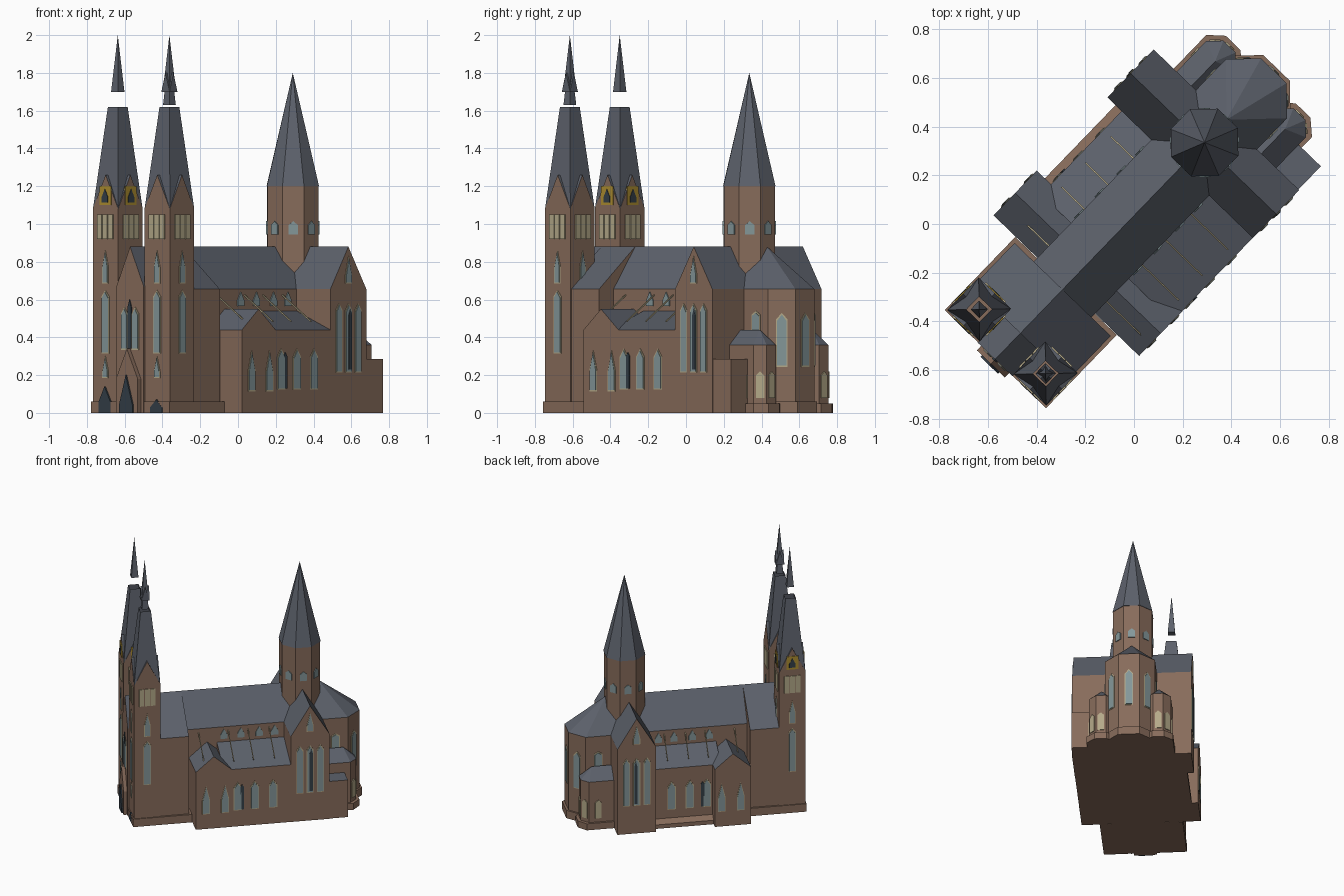
import bpy, bmesh, math
from mathutils import Vector

if "Cube" in bpy.data.objects:
    bpy.data.objects.remove(bpy.data.objects["Cube"])

# Church axis is turned 46 degrees; u runs to the apse, v to the right side
ANG = math.radians(46)
C, S = math.cos(ANG), math.sin(ANG)
OX, OY = 0.29, 0.335


def world(p):
    u, v, z = p
    return Vector((OX + C * u + S * v, OY + S * u - C * v, z))


def material(name, col):
    m = bpy.data.materials.new(name)
    m.diffuse_color = (*col, 1)
    m.use_nodes = True
    m.node_tree.nodes["Principled BSDF"].inputs["Base Color"].default_value = m.diffuse_color
    return m


STONE = material("brown_stone", (0.245, 0.15, 0.105))
SLATE = material("grey_slate", (0.108, 0.12, 0.148))
GLASS = material("pale_glass", (0.23, 0.31, 0.32))
CREAM = material("cream_louvre", (0.46, 0.40, 0.25))
GOLD = material("gold_clock", (0.42, 0.27, 0.03))
DARK = material("dark_door", (0.035, 0.05, 0.065))


def hull(name, pts, mat=None, open_top=False):
    """Convex solid; without a material, walls are stone and slopes slate."""
    bm = bmesh.new()
    for p in pts:
        bm.verts.new(world(p))
    bmesh.ops.convex_hull(bm, input=bm.verts[:])
    bmesh.ops.dissolve_limit(bm, angle_limit=0.01, verts=bm.verts[:], edges=bm.edges[:])
    bmesh.ops.recalc_face_normals(bm, faces=bm.faces[:])
    bm.normal_update()
    if open_top:
        bmesh.ops.delete(bm, geom=[f for f in bm.faces if f.normal.z > 0.9], context='FACES_ONLY')
    me = bpy.data.meshes.new(name)
    for m in ([mat] if mat else [STONE, SLATE]):
        me.materials.append(m)
    if not mat:
        for f in bm.faces:
            f.material_index = int(f.normal.z > 0.15)
    bm.to_mesh(me)
    bm.free()
    ob = bpy.data.objects.new(name, me)
    bpy.context.collection.objects.link(ob)
    return ob


def box(name, u0, u1, v0, v1, z0, z1, mat=None):
    return hull(name, [(u, v, z) for u in (u0, u1) for v in (v0, v1) for z in (z0, z1)], mat)


def house(name, axis, a0, a1, c, h, z0, eave, peak, mat=None):
    prof = [(c - h, z0), (c + h, z0), (c + h, eave), (c, peak), (c - h, eave)]
    pts = [(a, b, z) if axis == 'u' else (b, a, z) for a in (a0, a1) for b, z in prof]
    return hull(name, pts, mat)


def square(u, v, h, z):
    return [(u + a * h, v + b * h, z) for a in (-1, 1) for b in (-1, 1)]


def octagon(apothem, z):
    r = apothem / math.cos(math.pi / 8)
    return [(r * math.cos(math.pi / 8 + k * math.pi / 4), r * math.sin(math.pi / 8 + k * math.pi / 4), z)
            for k in range(8)]


def plate(name, at, n, w, z0, z1, mat, point=0.3, t=0.006):
    """Thin pointed panel on a wall, centred at (u, v) and facing n."""
    l = math.hypot(*n)
    nu, nv = n[0] / l, n[1] / l
    zs = z1 - (z1 - z0) * point
    prof = [(-w / 2, z0), (w / 2, z0), (w / 2, zs), (0, z1), (-w / 2, zs)]
    if point == 0:
        prof.pop(3)
    hull(name, [(at[0] + nu * d - nv * s, at[1] + nv * d + nu * s, z)
                for d in (-0.001, t) for s, z in prof], mat)


def window(name, at, n, w, z0, z1, mat=GLASS, point=0.3):
    plate(name + "_frame", at, n, w + 0.01, z0 - 0.006, z1 + 0.01, CREAM, point, 0.003)
    plate(name, at, n, w, z0, z1, mat, point)


# Twin front towers
TU, TH = -1.137, 0.093
for side, tv in (("left", -0.19), ("right", 0.19)):
    name = side + "_tower"
    box(name, TU - TH, TU + TH, tv - TH, tv + TH, 0, 1.08, STONE)
    house(name + "_gable_long", 'u', TU - TH, TU + TH, tv, TH, 1.08, 1.08, 1.26)
    house(name + "_gable_cross", 'v', tv - TH, tv + TH, TU, TH, 1.08, 1.08, 1.26)
    hull(name + "_spire", square(TU, tv, TH, 1.08) + square(TU, tv, 0.037, 1.62), SLATE, True)
    box(name + "_floor", TU - 0.04, TU + 0.04, tv - 0.04, tv + 0.04, 1.42, 1.43, STONE)
    hull(name + "_tip", square(TU, tv, 0.025, 1.70) + [(TU, tv, 2.0)], SLATE)
    if side == "right":
        hull(name + "_lantern", square(TU, tv, 0.024, 1.63) + square(TU, tv, 0.018, 1.70), SLATE)
        house(name + "_tip_gable_long", 'u', TU - 0.03, TU + 0.03, tv, 0.03, 1.70, 1.70, 1.80, SLATE)
        house(name + "_tip_gable_cross", 'v', tv - 0.03, tv + 0.03, TU, 0.03, 1.70, 1.70, 1.80, SLATE)
    out = 1 if tv > 0 else -1
    for n in ((-1, 0), (1, 0), (0, 1), (0, -1)):
        at = (TU + n[0] * TH, tv + n[1] * TH)
        for k in (-1, 0, 1):
            plate(name + "_louvre", (at[0] + n[1] * k * 0.04, at[1] + n[0] * k * 0.04), n,
                  0.035, 0.92, 1.05, CREAM, 0)
        window(name + "_small_window", at, n, 0.035, 0.69, 0.85, GLASS, 0.5)
        if n[0] < 0 or n[1] == out:
            window(name + "_lancet", at, n, 0.045, 0.32, 0.64, GLASS, 0.1)
        if side == "left":
            plate("clock", at, n, 0.085, 1.10, 1.20, GOLD, 0, 0.004)
            plate("clock_hand", at, n, 0.045, 1.115, 1.185, DARK, 0.6, 0.007)
    front = (TU - TH, tv)
    window(name + "_low_window", front, (-1, 0), 0.035, 0.19, 0.29, GLASS, 0.7)
    plate(name + "_door", front, (-1, 0), 0.09, 0, 0.14 if tv < 0 else 0.07, DARK, 0.6, 0.009)

# Front block between and behind the towers
house("front_block", 'u', -1.09, -0.84, 0, 0.275, 0, 0.655, 0.88)
house("front_gable", 'u', -1.24, -1.05, 0, 0.10, 0, 0.67, 0.88)
house("portal", 'u', -1.265, -1.20, 0, 0.08, 0, 0.18, 0.34, STONE)
plate("portal_door", (-1.265, 0), (-1, 0), 0.10, 0, 0.20, DARK, 0.8, 0.009)
box("front_plinth", -1.238, -0.82, -0.29, 0.29, 0, 0.06, STONE)
for v in (-0.04, 0.04):
    window("front_lancet", (-1.24, v), (-1, 0), 0.04, 0.34, 0.55, GLASS, 0.15)
plate("front_dark_lancet", (-1.24, 0), (-1, 0), 0.025, 0.34, 0.60, DARK, 0.15)

# Nave, transept and crossing tower
house("nave", 'u', -0.95, 0.1, 0, 0.165, 0, 0.655, 0.88)
house("transept", 'v', -0.416, 0.416, -0.007, 0.137, 0, 0.655, 0.88)
hull("crossing_tower", octagon(0.135, 0.68) + octagon(0.135, 1.2), STONE)
hull("crossing_spire", octagon(0.138, 1.2) + [(0, 0, 1.8)], SLATE)
for k in range(8):
    a = k * math.pi / 4
    n = (math.cos(a), math.sin(a))
    plate("crossing_window", (n[0] * 0.135, n[1] * 0.135), n, 0.05, 0.945, 1.015, GLASS, 0.3)

# Apse
APSE = [(0.1, 0.175), (0.308, 0.175), (0.41, 0.073), (0.41, -0.073), (0.308, -0.175), (0.1, -0.175)]
hull("apse", [(u, v, z) for u, v in APSE for z in (0, 0.655)] + [(0, 0, 0.88), (0.13, 0, 0.88)])
hull("apse_plinth", [(u * 1.04, v * 1.04, z) for u, v in APSE for z in (0, 0.06)], STONE)
for at, n in (((0.41, 0), (1, 0)), ((0.359, 0.124), (1, 1)), ((0.359, -0.124), (1, -1))):
    window("apse_lancet", at, n, 0.05, 0.25, 0.52, GLASS, 0.12)

# Parts repeated on the right and left sides
for s, side in ((1, "right_"), (-1, "left_")):
    n = (0, s)
    # aisle with sloping roof
    w = 0.415 if s > 0 else 0.335
    prof = [(0.1, 0), (w, 0), (w, 0.44), (0.165, 0.54), (0.1, 0.54)]
    hull(side + "aisle", [(u, s * v, z) for u in (-0.62, -0.1) for v, z in prof])
    if s < 0:
        hull("left_aisle_plinth", [(u, v, z) for u in (-0.6, -0.12)
             for v, z in ((-0.3, 0), (-0.37, 0), (-0.37, 0.03), (-0.334, 0.06), (-0.3, 0.06))], STONE)
    for u in (-0.52, -0.4, -0.27):
        window(side + "aisle_window", (u, s * w), n, 0.05, 0.13, 0.33, GLASS, 0.2)
    plate(side + "aisle_dark_pane", (-0.49, s * w), n, 0.025, 0.13, 0.32, DARK, 0.1)
    # side chapel with gable
    house(side + "side_chapel", 'v', s * 0.15, s * 0.416, -0.69, 0.128, 0, 0.44, 0.55)
    for u in (-0.745, -0.61):
        window(side + "chapel_window", (u, s * 0.416), n, 0.045, 0.12, 0.32, GLASS, 0.5)
    # clerestory windows and thin flying struts
    for u in (-0.57, -0.45, -0.32, -0.21):
        plate(side + "clerestory_window", (u, s * 0.165), n, 0.05, 0.565, 0.64, GLASS, 0.6)
    for u in (-0.75, -0.54, -0.40, -0.25):
        hull(side + "strut", [(u + d, s * v, z + e) for d in (-0.003, 0.003) for e in (0, 0.008)
                              for v, z in ((0.165, 0.62), (w - 0.04, 0.48))], CREAM)
    # transept end windows
    for u, top, m in ((-0.08, 0.57, GLASS), (-0.007, 0.57, GLASS), (0.066, 0.57, GLASS)):
        window(side + "transept_lancet", (u, s * 0.416), n, 0.04, 0.22, top, m, 0.1)
    plate(side + "transept_dark_pane", (0.0, s * 0.416), n, 0.022, 0.23, 0.55, DARK, 0.1, 0.008)
    window(side + "transept_gable_window", (-0.007, s * 0.416), n, 0.04, 0.69, 0.82, GLASS, 0.7)
    # small polygonal chapel beside the apse
    ring = [(0.1, 0.115), (0.305, 0.115), (0.355, 0.165), (0.355, 0.235), (0.305, 0.285), (0.1, 0.285)]
    hull(side + "apse_chapel", [(u, s * v, z) for u, v in ring for z in (0, 0.36)]
         + [(0.1, s * 0.2, 0.44), (0.27, s * 0.2, 0.44)])
    hull(side + "apse_chapel_plinth", [(u * 1.06, s * (0.2 + (v - 0.2) * 1.2), z)
                                       for u, v in ring for z in (0, 0.05)], STONE)
    for at, m in (((0.355, 0.2), (1, 0)), ((0.33, 0.26), (1, 1)), ((0.24, 0.285), (0, 1))):
        plate(side + "apse_chapel_window", (at[0], s * at[1]), (m[0], s * m[1]), 0.045, 0.08, 0.22, CREAM, 0.15)
    window(side + "apse_side_window", (0.22, s * 0.175), n, 0.05, 0.42, 0.53, GLASS, 0.15)

# Low annex in the right rear corner
box("annex", 0.12, 0.262, 0.2, 0.412, 0, 0.285)
